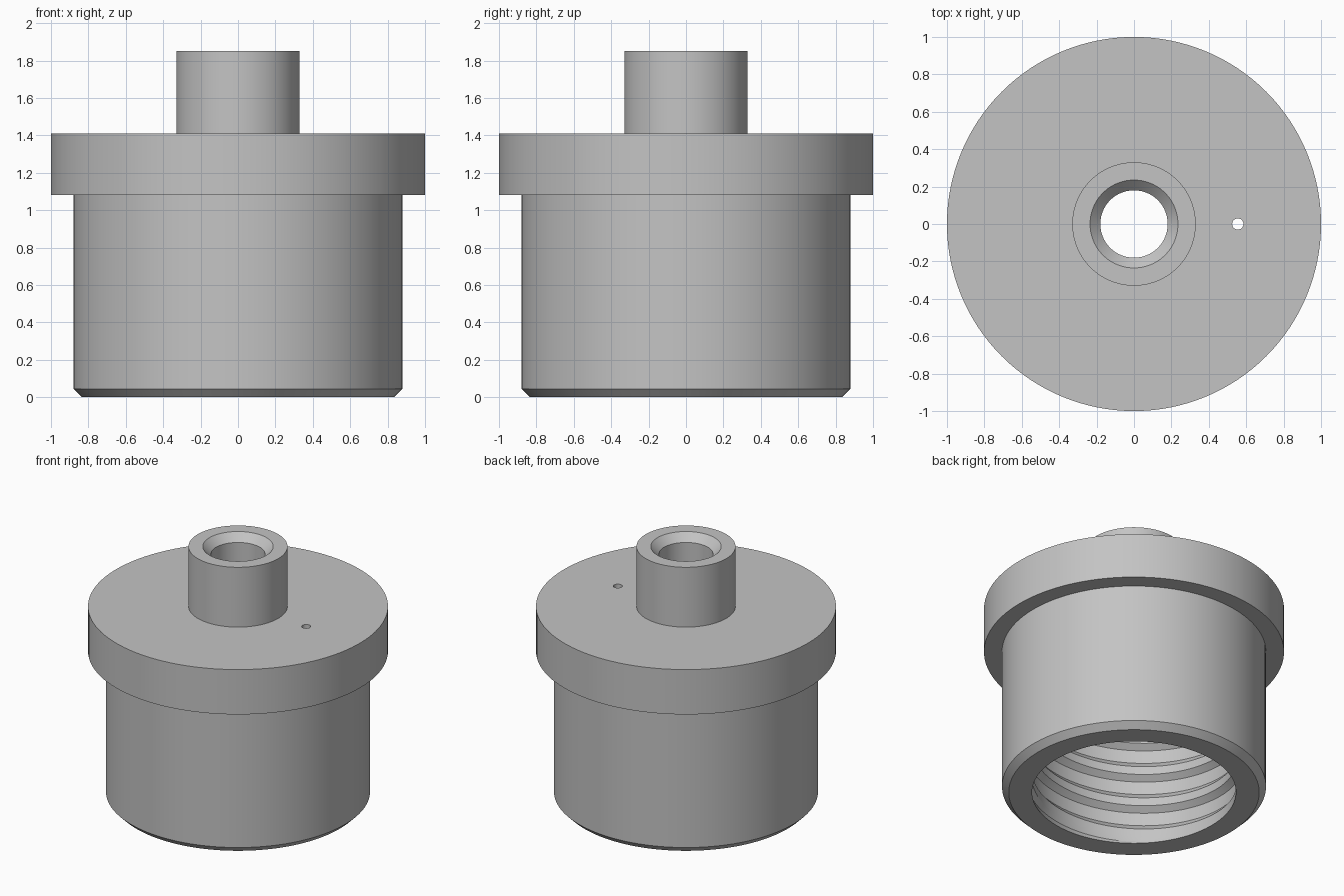
import bpy, bmesh
from math import cos, sin, pi, radians

if "Cube" in bpy.data.objects:
    bpy.data.objects.remove(bpy.data.objects["Cube"], do_unlink=True)

SEGMENTS = 128
BORE, DEPTH = 0.68, 1.08            # threaded cavity
PITCH, GROOVE = 0.24, 0.04          # internal thread

grey = bpy.data.materials.new("plain_grey")
grey.use_nodes = True
colour = (0.55, 0.55, 0.55, 1)
grey.diffuse_color = colour
grey.node_tree.nodes["Principled BSDF"].inputs["Base Color"].default_value = colour


def skin(bm, rows):
    """Bridge successive rows of points with quads."""
    rows = [[bm.verts.new(p) for p in row] for row in rows]
    for low, high in zip(rows, rows[1:]):
        for i in range(len(low) - 1):
            bm.faces.new((low[i], low[i + 1], high[i + 1], high[i]))


def ring(radius, z):
    angles = [2 * pi * (i % SEGMENTS) / SEGMENTS for i in range(SEGMENTS + 1)]
    return [(radius * cos(a), radius * sin(a), z) for a in angles]


def thread_row(turn, offset):
    """One helical line of the thread, trimmed to the cavity and faded at its ends."""
    row = []
    for i in range(SEGMENTS + 1):
        a = 2 * pi * i / SEGMENTS
        z = 0.115 + PITCH * (turn + (a - radians(235)) / (2 * pi))
        z = min(max(z, 0), DEPTH)
        fade = min(1, z / 0.1, (DEPTH - z) / 0.1)
        r = BORE + offset * fade
        row.append((r * cos(a), r * sin(a), z))
    return row


bm = bmesh.new()

# Ceiling, spout bore, countersink, spout, flange, body, chamfer and rim
profile = [(BORE, DEPTH), (0.18, DEPTH), (0.18, 1.795), (0.235, 1.85),
           (0.33, 1.85), (0.33, 1.41), (1, 1.41), (1, 1.08),
           (0.88, 1.08), (0.88, 0.045), (0.835, 0), (BORE, 0)]
skin(bm, [ring(r, z) for r, z in profile])

# Threaded cavity wall: land, lower flank, groove floor, upper flank
section = [(0, 0), (0.2, GROOVE), (0.6, GROOVE), (0.75, 0)]
skin(bm, [thread_row(k + f, d) for k in range(-2, 7) for f, d in section])

bmesh.ops.remove_doubles(bm, verts=bm.verts, dist=1e-4)
bmesh.ops.recalc_face_normals(bm, faces=bm.faces)
mesh = bpy.data.meshes.new("threaded_cap")
bm.to_mesh(mesh)
bm.free()
cap = bpy.data.objects.new("threaded_cap", mesh)
bpy.context.collection.objects.link(cap)
mesh.materials.append(grey)

# Small vent hole through the top
bpy.ops.mesh.primitive_cylinder_add(vertices=32, radius=0.03, depth=0.7,
                                    location=(0.555, 0, 1.25))
cutter = bpy.context.object
cutter.name = "vent_cutter"
cutter.hide_render = True
cutter.data.materials.append(grey)
cut = cap.modifiers.new("vent_hole", "BOOLEAN")
cut.operation = "DIFFERENCE"
cut.solver = "EXACT"
cut.object = cutter

bpy.ops.object.select_all(action="DESELECT")
cap.select_set(True)
bpy.context.view_layer.objects.active = cap
bpy.ops.object.modifier_apply(modifier=cut.name)
bpy.data.objects.remove(cutter, do_unlink=True)
bpy.ops.object.shade_smooth_by_angle(angle=radians(30))
